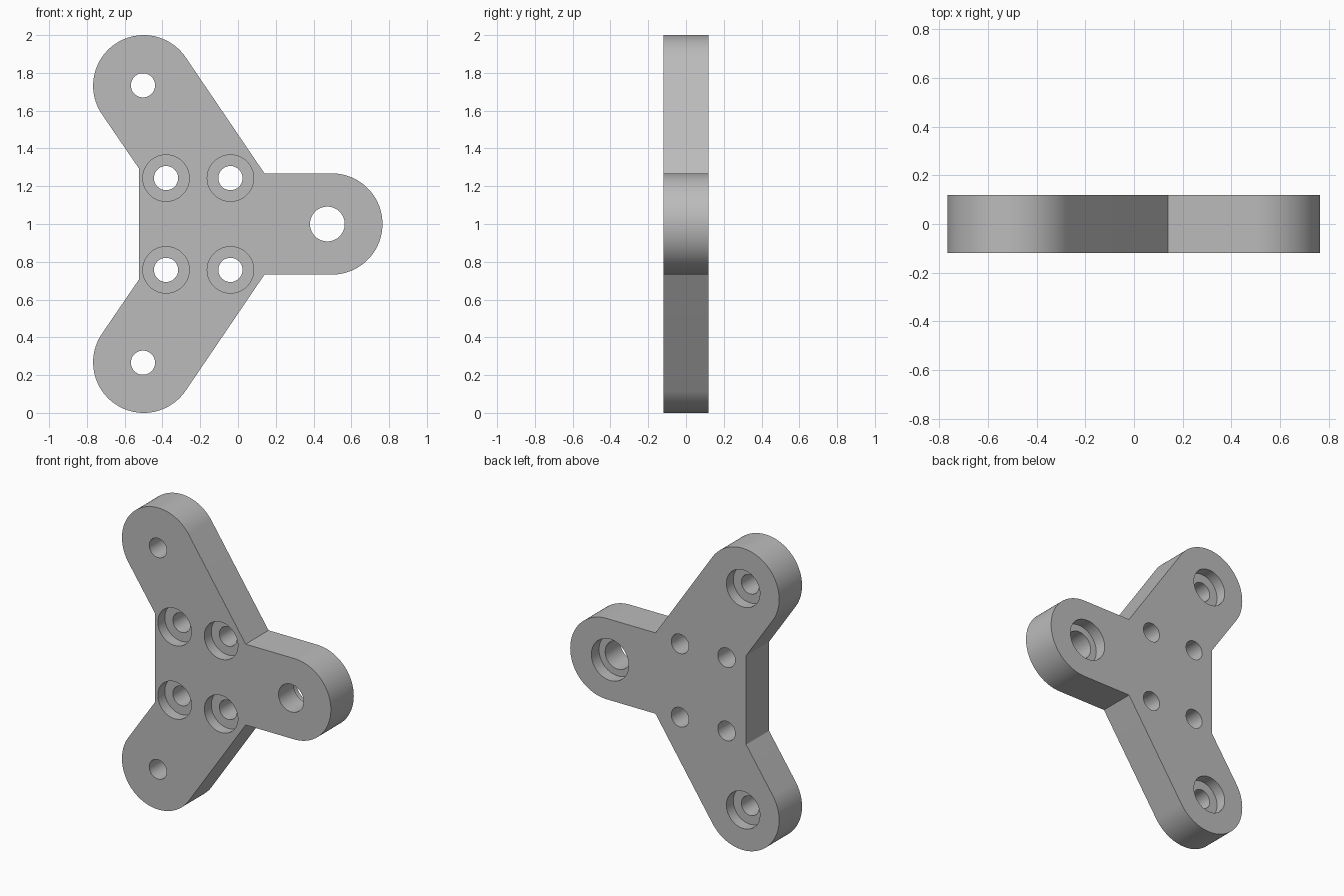
import bpy, bmesh
from math import sin, cos, pi, radians, atan2

cube = bpy.data.objects.get("Cube")
if cube:
    bpy.data.objects.remove(cube, do_unlink=True)

HALF = 0.12      # half the plate thickness
END_R = 0.268    # radius of the rounded arm ends
SEGS = 64

grey = bpy.data.materials.new("plain grey")
grey.use_nodes = True
grey.diffuse_color = (0.5, 0.5, 0.5, 1)
grey.node_tree.nodes["Principled BSDF"].inputs["Base Color"].default_value = (0.5, 0.5, 0.5, 1)


def make_object(name, bm):
    bmesh.ops.recalc_face_normals(bm, faces=bm.faces)
    mesh = bpy.data.meshes.new(name)
    bm.to_mesh(mesh)
    bm.free()
    mesh.materials.append(grey)
    obj = bpy.data.objects.new(name, mesh)
    bpy.context.collection.objects.link(obj)
    return obj


def arc(cx, cz, start, end, steps):
    angles = [start + (end - start) * i / steps for i in range(steps + 1)]
    return [(cx + END_R * cos(a), cz + END_R * sin(a)) for a in angles]


# Upper half of the outline, measured from the mirror line
lean = atan2(0.619, -0.419)
upper = arc(0.497, 0, 0, pi / 2, 24)
upper.append((0.14, END_R))
upper += arc(-0.499, 0.732, lean - pi / 2, lean + pi / 2, 48)
upper.append((-0.525, 0.295))
outline = upper + [(x, -z) for x, z in reversed(upper[1:])]

# Three-armed plate
bm = bmesh.new()
front = bm.faces.new([bm.verts.new((x, -HALF, z + 1)) for x, z in outline])
back = bmesh.ops.extrude_face_region(bm, geom=[front])["geom"]
bmesh.ops.translate(bm, vec=(0, 2 * HALF, 0),
                    verts=[v for v in back if isinstance(v, bmesh.types.BMVert)])
plate = make_object("three_arm_plate", bm)


# Stepped cutter: a through hole widened on one side (-1 front, 1 back)
def add_hole(bm, x, z, hole_r, bore_r, depth, side):
    floor = side * (HALF - depth)
    profile = [(hole_r, -side * 0.2), (hole_r, floor), (bore_r, floor), (bore_r, side * 0.2)]
    rings = [[bm.verts.new((x + r * cos(2 * pi * i / SEGS), y, z + r * sin(2 * pi * i / SEGS)))
              for i in range(SEGS)] for r, y in profile]
    for a, b in zip(rings, rings[1:]):
        for i in range(SEGS):
            j = (i + 1) % SEGS
            bm.faces.new((a[i], a[j], b[j], b[i]))
    bm.faces.new(rings[0])
    bm.faces.new(rings[-1])


bm = bmesh.new()
add_hole(bm, 0.473, 1, 0.092, 0.137, 0.08, 1)
for s in (-1, 1):
    add_hole(bm, -0.503, 1 + s * 0.734, 0.064, 0.123, 0.073, 1)
    for x in (-0.381, -0.04):
        add_hole(bm, x, 1 + s * 0.243, 0.064, 0.123, 0.073, -1)
cutter = make_object("hole_cutter", bm)
cutter.hide_render = True

# Cut the holes, then drop the cutter
cut = plate.modifiers.new("holes", 'BOOLEAN')
cut.operation = 'DIFFERENCE'
cut.solver = 'EXACT'
cut.object = cutter
bpy.ops.object.select_all(action='DESELECT')
plate.select_set(True)
bpy.context.view_layer.objects.active = plate
bpy.ops.object.modifier_apply(modifier=cut.name)
bpy.data.objects.remove(cutter, do_unlink=True)
bpy.ops.object.shade_smooth_by_angle(angle=radians(30))
